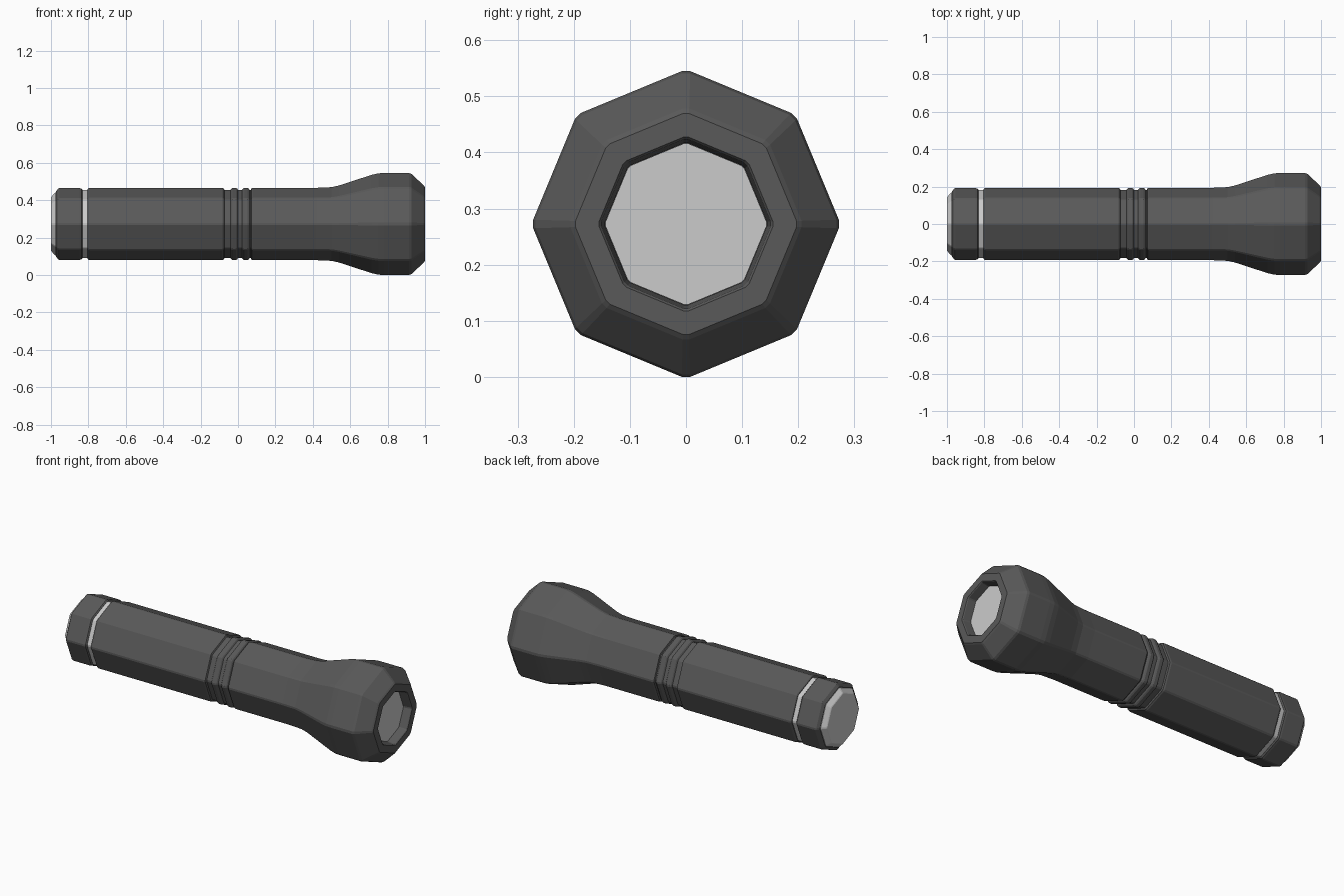
import bpy, bmesh, math

if "Cube" in bpy.data.objects:
    bpy.data.objects.remove(bpy.data.objects["Cube"])

R = 0.2725          # head radius; also the height of the axis above the ground
CORNER = math.radians(1.6)


def material(name, v):
    m = bpy.data.materials.new(name)
    m.diffuse_color = (v, v, v, 1)
    m.use_nodes = True
    m.node_tree.nodes["Principled BSDF"].inputs["Base Color"].default_value = m.diffuse_color
    return m


DARK = material("dark_rubber", 0.10)
SILVER = material("silver", 0.60)


def octagon_lathe(name, profile, mat, cap_start=False, cap_end=False):
    """Sweep an (x, radius) profile around the x axis as a corner-softened octagon."""
    bm = bmesh.new()
    rings = []
    for x, r in profile:
        ring = []
        for k in range(8):
            for s in (-1, 1):
                a = k * math.pi / 4 + s * CORNER
                ring.append(bm.verts.new((x, r * math.cos(a), R + r * math.sin(a))))
        rings.append(ring)
    n = 16
    for a, b in zip(rings, rings[1:]):
        for i in range(n):
            j = (i + 1) % n
            bm.faces.new((a[i], b[i], b[j], a[j]))
    if cap_start:
        bm.faces.new(rings[0])
    if cap_end:
        bm.faces.new(rings[-1][::-1])
    # outward winding
    bm.normal_update()
    bmesh.ops.reverse_faces(bm, faces=bm.faces[:])
    if cap_start and cap_end:
        bmesh.ops.recalc_face_normals(bm, faces=bm.faces[:])
    me = bpy.data.meshes.new(name)
    bm.to_mesh(me)
    bm.free()
    me.materials.append(mat)
    ob = bpy.data.objects.new(name, me)
    bpy.context.collection.objects.link(ob)
    return ob


def rib(x, half=0.021, low=0.181, high=0.193):
    """Rounded grip rib centred on x."""
    return [(x - half, low), (x - half * 0.75, high - 0.004), (x - half * 0.4, high),
            (x + half * 0.4, high), (x + half * 0.75, high - 0.004), (x + half, low)]


# Barrel, grip ribs, flared head and recessed rim in one profile
barrel = [(-0.805, 0.150), (-0.805, 0.186), (-0.800, 0.191), (-0.793, 0.1935),
          (-0.085, 0.1935), (-0.076, 0.190), (-0.072, 0.181)]
barrel += [(-0.048, 0.181)] + rib(-0.020) + rib(0.042)
barrel += [(0.068, 0.181), (0.071, 0.190), (0.080, 0.1935),
           (0.42, 0.1935), (0.50, 0.197), (0.54, 0.206), (0.715, 0.263),
           (0.75, 0.271), (0.78, R), (0.915, R), (0.928, 0.268),
           (0.993, 0.206), (1.0, 0.197),
           (1.0, 0.155), (0.995, 0.151), (0.95, 0.144), (0.94, 0.144)]
octagon_lathe("barrel_and_head", barrel, DARK, cap_start=True, cap_end=True)

# Lens at the bottom of the recess
octagon_lathe("lens", [(0.938, 0.1435), (0.952, 0.1435)], SILVER, True, True)

# Silver band between barrel and tail cap
octagon_lathe("metal_band", [(-0.845, 0.182), (-0.795, 0.182)], SILVER, True, True)

# Tail cap
octagon_lathe("tail_cap", [(-0.974, 0.150), (-0.974, 0.172), (-0.962, 0.189), (-0.955, 0.192),
                           (-0.848, 0.192), (-0.838, 0.190), (-0.832, 0.183), (-0.832, 0.15)],
              DARK, True, True)

# Silver tail button
octagon_lathe("tail_button", [(-0.960, 0.169), (-0.976, 0.169), (-0.997, 0.147), (-1.0, 0.142)],
              SILVER, True, True)
